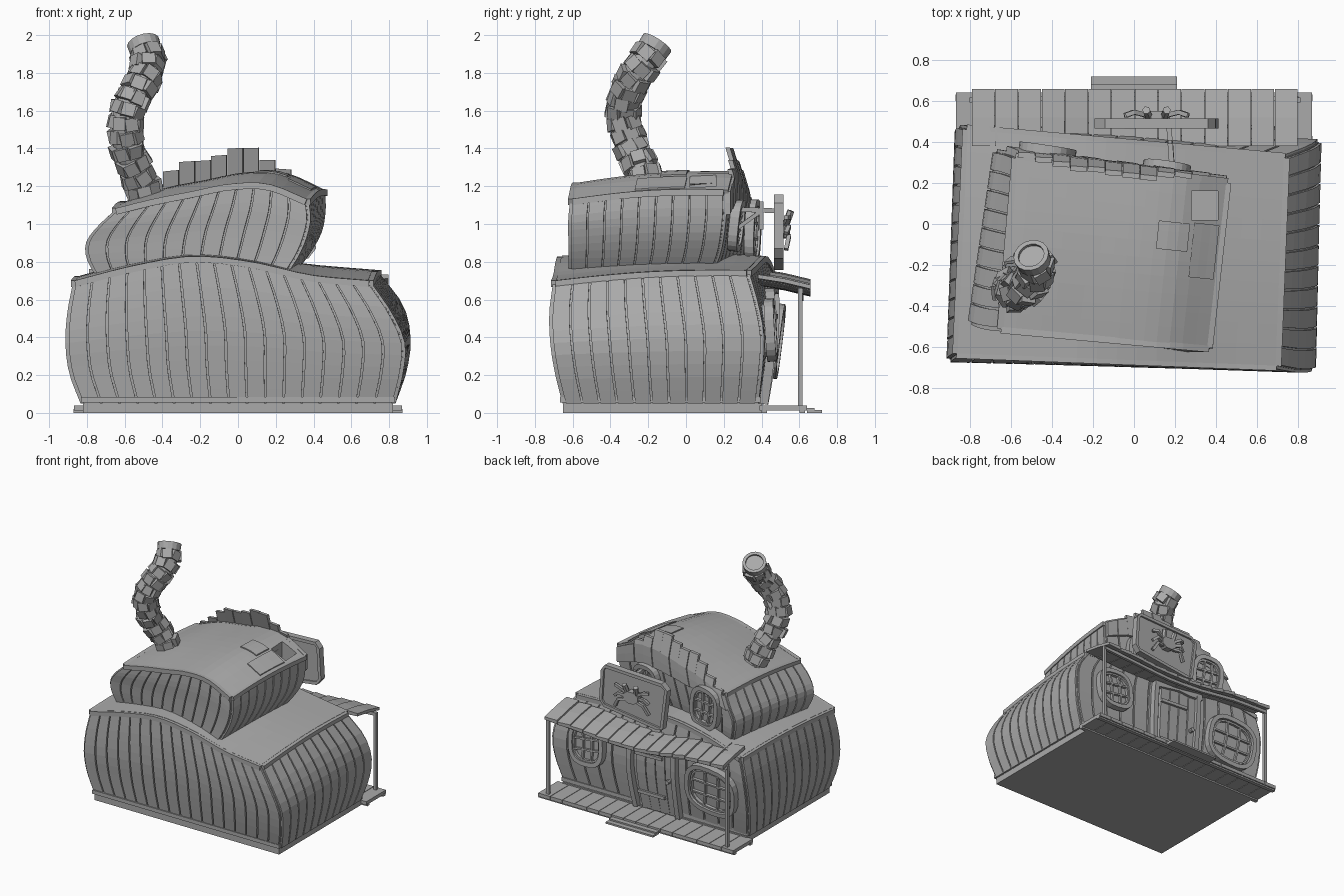
import bpy, bmesh, math, random
from mathutils import Vector as V

random.seed(4)
if "Cube" in bpy.data.objects:
    bpy.data.objects.remove(bpy.data.objects["Cube"])

grey = bpy.data.materials.new("weathered_grey")
grey.use_nodes = True
TONE = (0.4, 0.4, 0.4, 1)
grey.diffuse_color = TONE
grey.node_tree.nodes["Principled BSDF"].inputs["Base Color"].default_value = TONE
UP = V((0, 0, 1))
BACK = V((0, 1, 0))


def make(name, parts):
    """One object from lofts; each part is (rings, closed)."""
    bm = bmesh.new()
    for rings, closed in parts:
        vs = [[bm.verts.new(p) for p in r] for r in rings]
        n, m = len(vs), len(vs[0])
        for i in range(n if closed else n - 1):
            a, b = vs[i], vs[(i + 1) % n]
            for j in range(m):
                k = (j + 1) % m
                bm.faces.new((a[j], a[k], b[k], b[j]))
        if not closed:
            bm.faces.new(vs[0][::-1])
            bm.faces.new(vs[-1])
    bmesh.ops.recalc_face_normals(bm, faces=bm.faces)
    me = bpy.data.meshes.new(name)
    bm.to_mesh(me)
    bm.free()
    me.materials.append(grey)
    ob = bpy.data.objects.new(name, me)
    bpy.context.collection.objects.link(ob)
    return ob


def smooth(vals, t):
    """Catmull-Rom through evenly spaced values."""
    n = len(vals) - 1
    i = min(int(t * n), n - 1)
    f = t * n - i
    b, c = vals[i], vals[i + 1]
    a = vals[i - 1] if i else b * 2 - c
    d = vals[i + 2] if i + 2 <= n else c * 2 - b
    return (b * 2 + (c - a) * f + (a * 2 - b * 5 + c * 4 - d) * f * f
            + (b * 3 - a - c * 3 + d) * f ** 3) * 0.5


def sweep(pts, w, h, closed=False, ref=UP, sides=4):
    """Beam or tube along points; w lies across ref, h along it."""
    pts, rings, n = [V(p) for p in pts], [], len(pts)
    for i, p in enumerate(pts):
        nxt = pts[(i + 1) % n] if closed else pts[min(i + 1, n - 1)]
        prv = pts[i - 1] if closed else pts[max(i - 1, 0)]
        d = (nxt - prv).normalized()
        s = d.cross(ref).normalized()
        q = s.cross(d)
        k = math.sqrt(2) / 2 if sides == 4 else 0.5
        angs = [math.tau * (j + 0.5) / sides for j in range(sides)]
        rings.append([p + s * w * k * math.cos(a) + q * h * k * math.sin(a) for a in angs])
    return rings, closed


def box(x0, x1, y0, y1, z0, z1):
    return [[V((x, y, z)) for x, y in ((x0, y0), (x1, y0), (x1, y1), (x0, y1))] for z in (z0, z1)], False


class Storey:
    """Bulging box: corner paths FL, FR, BR, BL plus wavy roof edges."""

    def __init__(self, corners, z0, front, back):
        self.c = [[V(p) for p in zip(*xy)] for xy in corners]
        self.z0, self.f, self.b = z0, front, back

    def top(self, u, v):
        return smooth(self.f, u) * (1 - v) + smooth(self.b, u) * v + 0.02 * math.sin(math.pi * v)

    def wall(self, side, s, t, out=0.0):
        a, b = smooth(self.c[side], t), smooth(self.c[(side + 1) % 4], t)
        p = a.lerp(b, s)
        n = V((b.y - a.y, a.x - b.x)).normalized() * out
        u, v = ((s, 0), (1, s), (1 - s, 1), (0, 1 - s))[side]
        return V((p.x + n.x, p.y + n.y, self.z0 + (self.top(u, v) - self.z0) * t))

    def roof(self, u, v, dz=0.0):
        a, b, c, d = [k[-1] for k in self.c]
        p = a.lerp(b, u).lerp(d.lerp(c, u), v)
        return V((p.x, p.y, self.top(u, v) + dz))

    def sheet(self, us, vs, low, high):
        return [[self.roof(u, v, high) for u in us] + [self.roof(u, v, low) for u in us[::-1]] for v in vs], False

    def build(self, name, counts):
        T = [i / 10 for i in range(11)]
        S = [i / 8 for i in range(8)]
        core = make(name + "_core", [([[self.wall(k, s, t * 0.97) for k in range(4) for s in S] for t in T], False)])
        planks = []
        for k, n in enumerate(counts):
            for i in range(n):
                a, b = (i + 0.05) / n, (i + 0.95) / n
                planks.append(([[self.wall(k, a, t, -0.01), self.wall(k, a, t, 0.014),
                                 self.wall(k, b, t, 0.014), self.wall(k, b, t, -0.01)] for t in T], False))
        make(name + "_wall_planks", planks)
        roof = make(name + "_roof", [self.sheet([i / 16 for i in range(17)], T, -0.03, 0.012)])
        make(name + "_roof_trim", [sweep([self.wall(k, i / 16, 0.99, 0.008) for i in range(17)], 0.032, 0.034)
                                   for k in range(4)])
        return core, roof

    def window(self, name, s, t, w, h):
        p = self.wall(2, s, t, 0.03)
        a = (self.wall(2, s + 0.02, t) - self.wall(2, s - 0.02, t)).normalized()
        b = (self.wall(2, s, t + 0.05) - self.wall(2, s, t - 0.05)).normalized()
        n = a.cross(b).normalized()
        b = n.cross(a)

        def oval(k, lift):
            pts = []
            for i in range(24):
                c, q = math.cos(math.tau * i / 24), math.sin(math.tau * i / 24)
                pts.append(p + a * math.copysign(abs(c) ** 0.7, c) * w * k
                           + b * math.copysign(abs(q) ** 0.7, q) * h * k + n * lift)
            return pts
        make(name + "_pane", [([oval(0.95, -0.04), oval(0.95, 0.0)], False)])
        make(name + "_frame", [sweep(oval(1, 0.01), 0.035, 0.05, True, n),
                               sweep(oval(0.84, 0.008), 0.014, 0.03, True, n)])
        bars = []
        for q in (-0.28, 0.28):
            bars.append(sweep([p + a * w * q + b * h * e + n * 0.012 + a * 0.01 * math.cos(e * 2)
                               for e in (-0.85, -0.3, 0.3, 0.85)], 0.014, 0.02, ref=n))
            bars.append(sweep([p + b * h * (q + 0.08 * e) + a * w * e + n * 0.012
                               for e in (-0.85, 0, 0.85)], 0.014, 0.02, ref=n))
        make(name + "_bars", bars)


# Two leaning storeys
lower = Storey([
    ((-.82, -.88, -.90, -.89, -.86), (-.64, -.65, -.66, -.65, -.63)),
    ((.82, .86, .87, .80, .69), (-.64, -.68, -.705, -.71, -.69)),
    ((.82, .88, .90, .86, .73), (.37, .39, .40, .37, .32)),
    ((-.82, -.85, -.86, -.85, -.81), (.38, .42, .45, .47, .46))], 0.05,
    (.69, .77, .82, .79, .72, .69), (.70, .78, .82, .80, .77, .745))
upper = Storey([
    ((-.75, -.79, -.79, -.73, -.64), (-.46, -.47, -.48, -.50, -.51)),
    ((.25, .31, .35, .37, .36), (-.61, -.61, -.61, -.61, -.60)),
    ((.29, .37, .43, .45, .45), (.13, .17, .19, .20, .20)),
    ((-.64, -.67, -.67, -.62, -.57), (.33, .35, .35, .34, .32))], 0.74,
    (1.07, 1.12, 1.16, 1.2, 1.2, 1.12), (1.10, 1.18, 1.22, 1.26, 1.26, 1.17))
lower.build("lower", (17, 11, 13, 12))
upper_parts = upper.build("upper", (11, 9, 10, 9))

# Hole and patch boards in the upper roof
cutter = make("roof_hole_cutter", [box(0.28, 0.41, 0.02, 0.16, 1.1, 1.5)])
cutter.hide_render = True
cutter.hide_set(True)
for target in upper_parts:
    cut = target.modifiers.new("hole", "BOOLEAN")
    cut.object, cut.solver = cutter, "EXACT"
make("roof_patch_boards", [upper.sheet([u0 + (u1 - u0) * i / 3 for i in range(4)],
                                       [v0 + (v1 - v0) * i / 3 for i in range(4)], 0.005, 0.02)
                           for u0, u1, v0, v1 in ((.87, .99, .41, .74), (.7, .85, .56, .73))])

# Gable boards standing above the back roof edge
boards = []
rise = (0, 0, .03, .07, .14, .15, .13, .12, .13, .10, .05, .02)
for i, r in enumerate(rise):
    s0, s1 = (i + 0.02) / 12, (i + 0.98) / 12
    mid = upper.wall(2, (s0 + s1) / 2, 1).z + r
    rings = []
    for t in (0.72, 0.86, 1):
        rings.append([upper.wall(2, s, t, o + 0.004 * (i % 2))
                      for s, o in ((s0, .01), (s0, .035), (s1, .035), (s1, .01))])
    if r:
        top = []
        for p in rings[-1]:
            z = mid + (p.z - mid + r) * 0.35
            top.append(V((p.x, p.y - 0.3 * (z - p.z), z)))
        rings.append(top)
    boards.append((rings, False))
make("gable_boards", boards)

# Windows on the porch side
lower.window("large_window", 0.83, 0.46, 0.21, 0.18)
lower.window("small_window", 0.19, 0.54, 0.14, 0.15)
upper.window("attic_window_right", 0.78, 0.5, 0.12, 0.15)
upper.window("attic_window_left", 0.25, 0.48, 0.1, 0.12)

# Door with frame, hinges and knob
T6 = [i * 0.13 for i in range(7)]
make("door_boards", [sweep([lower.wall(2, 0.465 + 0.05 * k, t, 0.022) for t in T6], 0.08, 0.03, ref=BACK)
                     for k in range(4)])
make("door_frame", [sweep([lower.wall(2, s, t, 0.03) for t in T6], 0.04, 0.06, ref=BACK) for s in (0.41, 0.64)]
     + [sweep([lower.wall(2, 0.40 + 0.065 * i, 0.78 + 0.01 * (i % 3), 0.03) for i in range(5)], 0.06, 0.045)])
make("door_hinges", [sweep([lower.wall(2, 0.44, t, 0.045), lower.wall(2, 0.58, t, 0.045)], 0.02, 0.025)
                     for t in (0.18, 0.6)])
make("door_knob", [sweep([lower.wall(2, 0.61, 0.38, 0.03), lower.wall(2, 0.61, 0.38, 0.07)], 0.035, 0.035, sides=8)])

# Base slab, skirting, deck and step
make("base_slab", [box(-.82, .82, -.65, .40, 0, .05)])
make("skirting", [sweep([(x, y, .07) for x, y in ((-.82, -.65), (.82, -.65), (.82, .38), (-.82, .38))], 0.04, 0.03, True)])
W = 1.74 / 16
make("porch_deck", [box(-.87 + i * W + .002, -.87 + (i + 1) * W - .002, .39, .64, .012, .04) for i in range(16)])
make("deck_beams", [box(-.87, .87, y, y + .03, 0, .02) for y in (.40, .60)])
make("porch_step", [box(-.21, .21, .64, .68, 0, .025), box(-.21, .21, .65, .72, 0, .014)])

# Sagging porch roof, beam and posts
sag = (.68, .67, .63, .615, .635, .655)
planks = []
W = 1.59 / 14
for i in range(14):
    x0 = -.79 + i * W
    x1 = x0 + W - 0.003
    z0, z1 = [smooth(sag, (i + k) / 14) + random.uniform(-.004, .004) for k in (0, 1)]
    planks.append(([[V((x0, y, z0 + h)), V((x1, y, z1 + h)), V((x1, y, z1 + h + .022)), V((x0, y, z0 + h + .03))]
                    for y, h in ((.38, .055), (.52, .033), (.658, 0))], False))
make("porch_roof_planks", planks)
make("porch_posts", [sweep([(x, .605, .03), (x, .605, z)], 0.024, 0.024, ref=BACK) for x, z in ((-.79, .69), (.80, .66))])
make("porch_beam", [sweep([(-.79 + i * .159, .61, smooth(sag, i / 10) - .01) for i in range(11)], 0.022, 0.025)])

# Hanging sign with rim, bracket and creature relief
shape = [(.36, 1.145), (-.14, 1.125), (-.18, 1.09), (-.14, .775), (-.09, .77), (.37, .83), (.40, .87), (.385, 1.11)]
make("sign_board", [([[V((x, y, z)) for x, z in shape] for y in (.475, .50)], False)])
make("sign_rim", [sweep([(x, .49, z) for x, z in shape], 0.025, 0.05, True, BACK)])
relief = [sweep([(.11, .49, .97), (.11, .55, .97)], 0.14, 0.1, sides=8)]
for sx in (-1, 1):
    for dz in (-.05, .0, .05):
        relief.append(sweep([(.11 + sx * .05, .53, .97 + dz * .6), (.11 + sx * .11, .545, .985 + dz),
                             (.11 + sx * .15, .53, .95 + dz * 1.7)], 0.022, 0.022, ref=BACK))
    relief.append(sweep([(.11 + sx * .04, .53, 1.0), (.11 + sx * .05, .555, 1.07)], 0.04, 0.04, sides=6))
make("sign_relief", relief)
make("sign_bracket", [sweep([(.19, .2, 1.08), (.17, .48, 1.07)], 0.025, 0.025),
                      sweep([(.19, .26, .97), (.18, .40, 1.07)], 0.02, 0.02),
                      sweep([(.175, .40, .97), (.175, .40, 1.12)], 0.02, 0.02, ref=BACK)])

# Crooked chimney of stacked blocks
path = [V(p) for p in ((-.46, -.17, 1.08), (-.52, -.215, 1.24), (-.585, -.29, 1.41), (-.59, -.33, 1.57),
                       (-.53, -.31, 1.71), (-.475, -.23, 1.84), (-.505, -.145, 1.97))]
make("chimney_core", [sweep([smooth(path, i / 24 * 0.97) for i in range(25)], 0.15, 0.15, ref=V((1, 0, 0)), sides=12)])
blocks = []
for r in range(13):
    t = (r + 0.5) / 14
    p = smooth(path, t)
    d = (smooth(path, t + .02) - smooth(path, t - .02)).normalized()
    e = d.cross(V((1, 0, 0))).normalized()
    g = d.cross(e)
    for j in range(7):
        ang = math.tau * (j + 0.5 * (r % 2)) / 7 + random.uniform(-.12, .12)
        n = e * math.cos(ang) + g * math.sin(ang)
        c = p + n * (0.066 + random.uniform(-.008, .008))
        tw = (d + n.cross(d) * random.uniform(-.2, .2) + n * random.uniform(-.2, .2)).normalized()
        blocks.append(sweep([c - tw * .034, c + tw * .034], 0.07, 0.045, ref=n))
make("chimney_blocks", blocks)
tip = smooth(path, 0.95)
axis = (path[-1] - tip).normalized()
e = axis.cross(V((1, 0, 0))).normalized()
g = axis.cross(e)
make("chimney_rim", [([[tip + axis * h + (e * math.cos(math.tau * j / 16) + g * math.sin(math.tau * j / 16)) * q
                        for j in range(16)] for h, q in ((-.02, .085), (.035, .088), (.035, .065), (-.02, .065))], True)])
